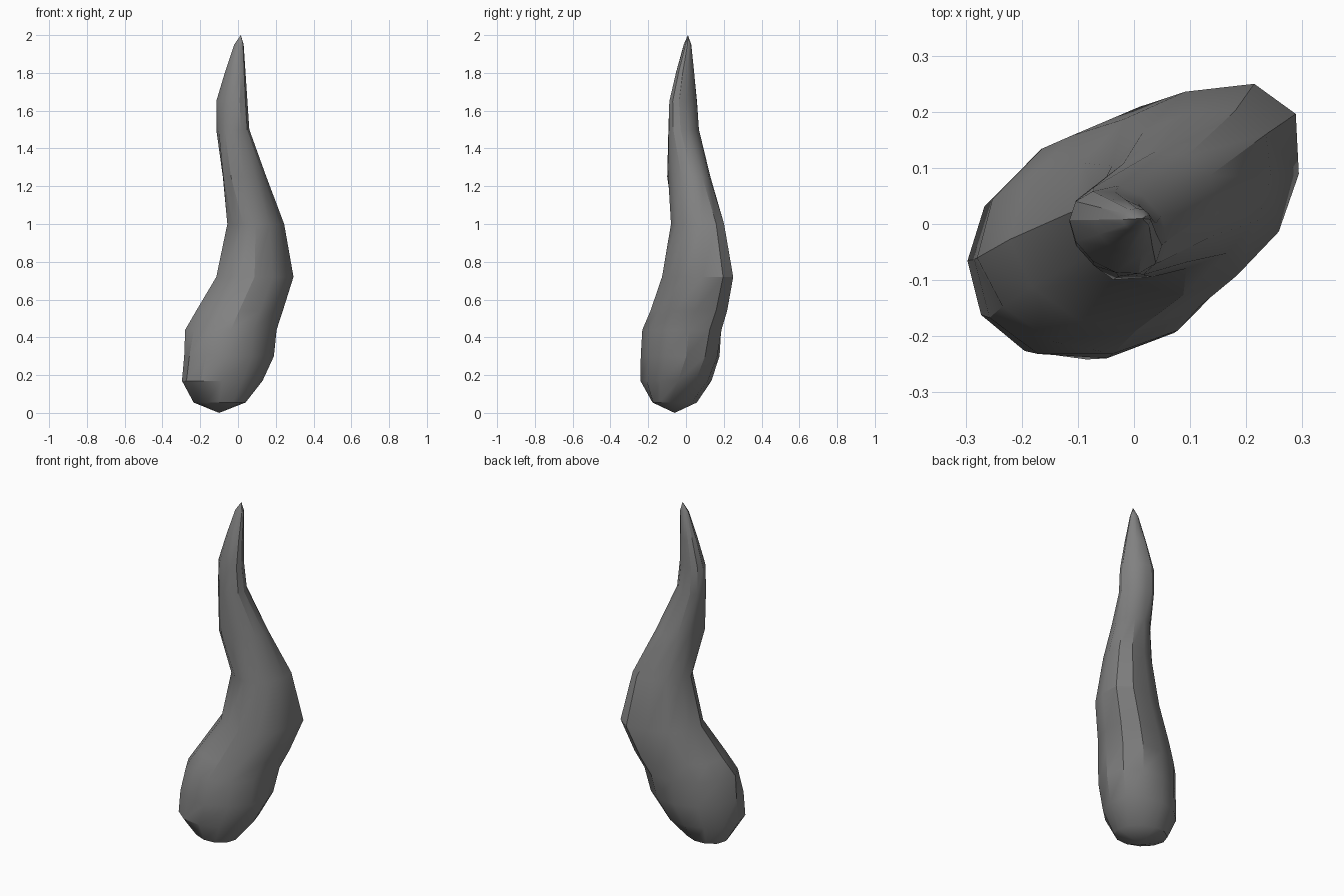
import bpy, bmesh
from math import sin, cos, pi, asin

if "Cube" in bpy.data.objects:
    bpy.data.objects.remove(bpy.data.objects["Cube"])

SIDES = 12
# cross-sections: z, x min, x max, y min, y max, diagonal skew, ridge push, opposite side push
SECTIONS = [
    (0.055, -0.235, 0.04, -0.18, 0.06, -0.2, 0, 0),
    (0.17, -0.295, 0.13, -0.24, 0.135, 0.06, 0, 0.01),
    (0.30, -0.283, 0.19, -0.24, 0.18, 0.15, 0, 0.01),
    (0.44, -0.285, 0.20, -0.24, 0.185, 0.18, 0.025, -0.03),
    (0.54, -0.225, 0.23, -0.195, 0.205, 0.18, 0.04, -0.02),
    (0.72, -0.12, 0.285, -0.135, 0.23, 0.18, 0.05, -0.03),
    (1.00, -0.06, 0.24, -0.085, 0.195, 0.17, 0.025, -0.02),
    (1.25, -0.075, 0.15, -0.09, 0.13, 0.12, 0, 0.03),
    (1.50, -0.115, 0.06, -0.095, 0.07, -0.2, 0, 0),
    (1.65, -0.115, 0.05, -0.09, 0.06, -0.3, 0, 0),
    (1.80, -0.07, 0.04, -0.055, 0.045, -0.25, 0, 0),
    (1.95, -0.02, 0.03, -0.012, 0.028, 0, 0, 0),
]

bm = bmesh.new()


def ring(z, x0, x1, y0, y1, skew, push, back):
    """Skewed ellipse filling the given bounds, pushed out or in along the diagonal."""
    verts = []
    for i in range(SIDES):
        t = 2 * pi * i / SIDES
        c = cos(t - pi / 4)
        p = 0.7 * c ** 4 * (push if c > 0 else -back)
        x = (x0 + x1) / 2 + (x1 - x0) / 2 * cos(t) + p
        y = (y0 + y1) / 2 + (y1 - y0) / 2 * sin(t + asin(skew)) + p
        verts.append(bm.verts.new((x, y, z)))
    return verts


# curved tapering body
rings = [ring(*s) for s in SECTIONS]
for a, b in zip(rings, rings[1:]):
    for i in range(SIDES):
        j = (i + 1) % SIDES
        bm.faces.new((a[i], a[j], b[j], b[i]))

# rounded bottom and pointed tip
bottom = bm.verts.new((-0.1, -0.06, 0))
tip = bm.verts.new((0.015, 0.01, 2))
for i in range(SIDES):
    j = (i + 1) % SIDES
    bm.faces.new((rings[0][j], rings[0][i], bottom))
    bm.faces.new((rings[-1][i], rings[-1][j], tip))
bmesh.ops.recalc_face_normals(bm, faces=bm.faces)

mesh = bpy.data.meshes.new("horn")
bm.to_mesh(mesh)
bm.free()
horn = bpy.data.objects.new("horn", mesh)
bpy.context.collection.objects.link(horn)

# dark grey surface
grey = bpy.data.materials.new("dark_grey")
grey.diffuse_color = (0.22, 0.22, 0.22, 1)
grey.use_nodes = True
grey.node_tree.nodes["Principled BSDF"].inputs["Base Color"].default_value = grey.diffuse_color
mesh.materials.append(grey)

bpy.context.view_layer.objects.active = horn
horn.select_set(True)
bpy.ops.object.shade_smooth_by_angle(angle=pi / 6)
